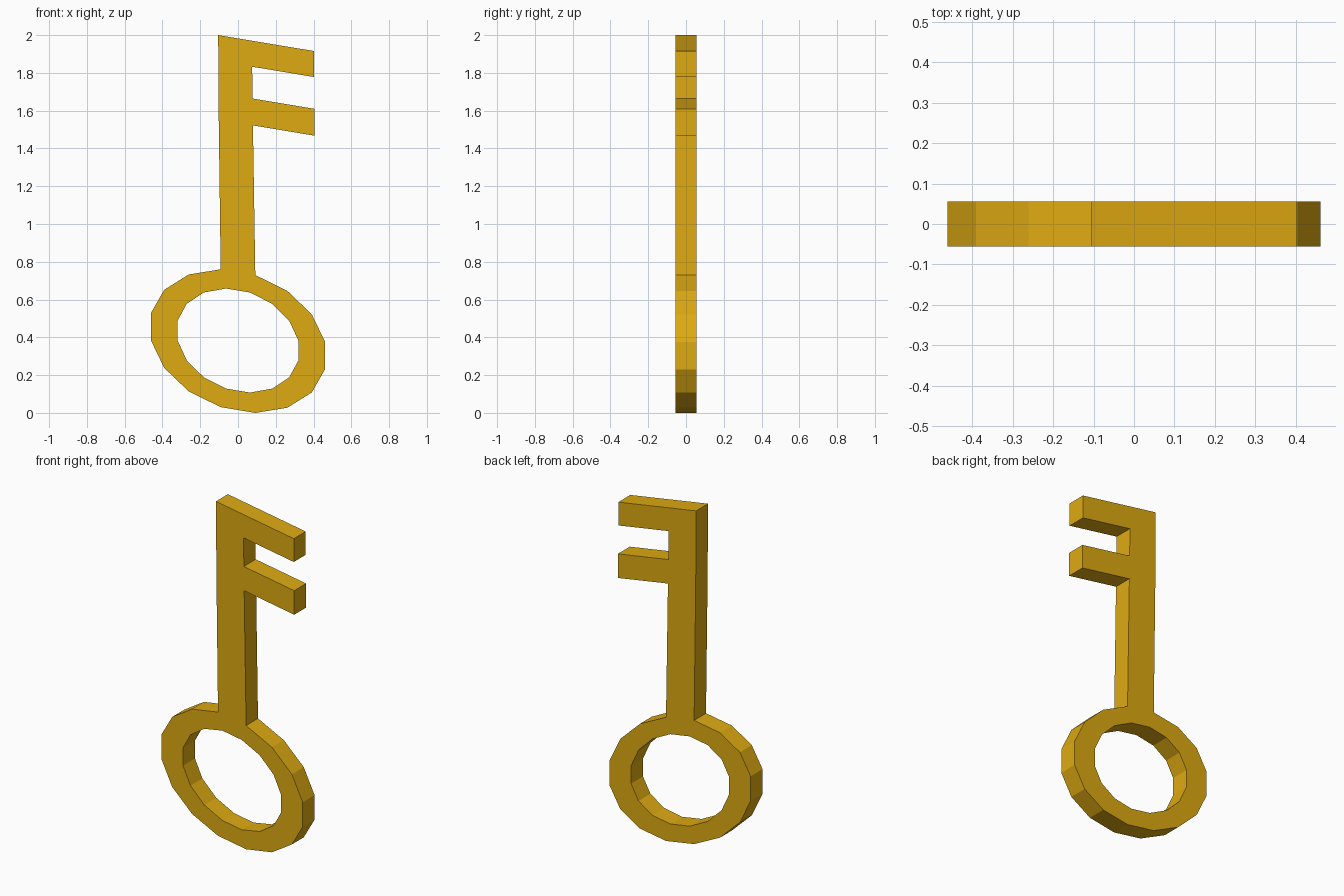
import bpy, bmesh, math

if "Cube" in bpy.data.objects:
    bpy.data.objects.remove(bpy.data.objects["Cube"])

SLANT = 0.166      # everything drops towards +x
HALF = 0.0555      # half thickness
SIDES = 16

gold = bpy.data.materials.new("gold")
gold.diffuse_color = (0.73, 0.40, 0.006, 1)
gold.use_nodes = True
gold.node_tree.nodes["Principled BSDF"].inputs["Base Color"].default_value = gold.diffuse_color

bm = bmesh.new()


def point(x, z):
    return bm.verts.new((x, -HALF, z - SLANT * x))


def ellipse(rx, rz, cz):
    angles = [(i + 0.5) * math.tau / SIDES for i in range(SIDES)]
    return [point(rx * math.cos(a), cz + rz * math.sin(a)) for a in angles]


# bow: faceted oval ring
outer = ellipse(0.470, 0.372, 0.380)
inner = ellipse(0.326, 0.270, 0.383)
for i in range(SIDES):
    j = (i + 1) % SIDES
    bm.faces.new((outer[i], outer[j], inner[j], inner[i]))

# shaft: grows from the ring's top edge, with two teeth on the right
left, right = outer[SIDES // 4], outer[SIDES // 4 - 1]
rows = [(1.535, -0.102, 0.079, 0.406), (1.677, -0.103, 0.077, 0.406),
        (1.845, -0.104, 0.075, 0.403), (1.9825, -0.105, 0.074, 0.403)]
tip = None
for k, (z, xl, xr, xt) in enumerate(rows):
    l, r, t = point(xl, z), point(xr, z), point(xt, z)
    bm.faces.new((left, right, r, l))
    if k % 2:
        bm.faces.new((right, tip, t, r))
    left, right, tip = l, r, t

# thickness
flat = bm.faces[:]
res = bmesh.ops.extrude_face_region(bm, geom=flat, use_keep_orig=True)
for v in res["geom"]:
    if isinstance(v, bmesh.types.BMVert):
        v.co.y = HALF
bmesh.ops.recalc_face_normals(bm, faces=bm.faces[:])

mesh = bpy.data.meshes.new("key")
bm.to_mesh(mesh)
bm.free()
mesh.materials.append(gold)
key = bpy.data.objects.new("key", mesh)
bpy.context.collection.objects.link(key)
